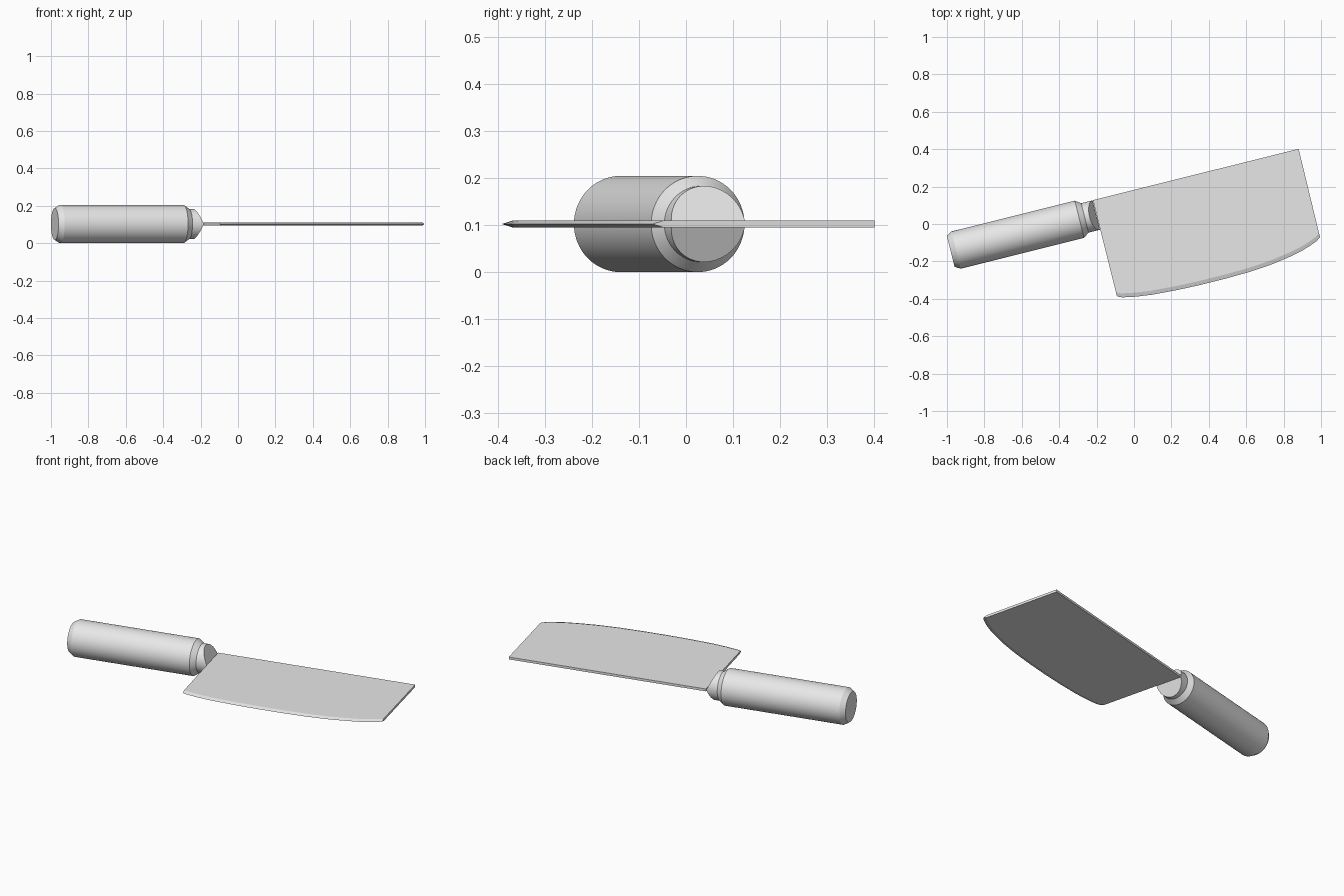
import bpy, bmesh, math
from mathutils import Vector

if "Cube" in bpy.data.objects:
    bpy.data.objects.remove(bpy.data.objects["Cube"], do_unlink=True)

ANGLE = math.radians(14)   # the cleaver lies turned in plan
MID_Z = 0.1025             # height of the centre plane
AXIS_Y = 0.095             # handle axis beside the local x axis

steel = bpy.data.materials.new("light grey")
steel.use_nodes = True
steel.diffuse_color = (0.8, 0.8, 0.8, 1)
steel.node_tree.nodes["Principled BSDF"].inputs["Base Color"].default_value = (0.8, 0.8, 0.8, 1)


def finish(name, bm, angle=25):
    bmesh.ops.recalc_face_normals(bm, faces=bm.faces)
    mesh = bpy.data.meshes.new(name)
    bm.to_mesh(mesh)
    bm.free()
    mesh.materials.append(steel)
    ob = bpy.data.objects.new(name, mesh)
    bpy.context.collection.objects.link(ob)
    ob.location.z = MID_Z
    ob.rotation_euler.z = ANGLE
    bpy.ops.object.select_all(action='DESELECT')
    ob.select_set(True)
    bpy.context.view_layer.objects.active = ob
    bpy.ops.object.shade_smooth_by_angle(angle=math.radians(angle))
    return ob


def skin(loops):
    """Join matching closed loops of points and cap both ends."""
    bm = bmesh.new()
    rings = [[bm.verts.new(p) for p in loop] for loop in loops]
    n = len(rings[0])
    for a, b in zip(rings, rings[1:]):
        for i in range(n):
            j = (i + 1) % n
            bm.faces.new((a[i], a[j], b[j], b[i]))
    bm.faces.new(rings[0])
    bm.faces.new(rings[-1])
    return bm


def lathe(profile, sides=64):
    """Turn (x, radius) pairs about the handle axis."""
    turns = [2 * math.pi * i / sides for i in range(sides)]
    return skin([[(x, AXIS_Y + r * math.cos(t), r * math.sin(t)) for t in turns]
                 for x, r in profile])


# Handle: round bar with a chamfer at each end
finish("handle", lathe([(-0.986, 0.085), (-0.957, 0.1025), (-0.277, 0.1025), (-0.247, 0.081)]))

# Neck: short cylinder cut to a wedge that meets the blade
neck = lathe([(-0.26, 0.081), (-0.17, 0.081)])
for side in (1, -1):
    geom = neck.verts[:] + neck.edges[:] + neck.faces[:]
    cut = bmesh.ops.bisect_plane(neck, geom=geom, plane_co=(-0.184, 0, 0),
                                 plane_no=Vector((0.08, 0, 0.037 * side)).normalized(),
                                 clear_outer=True)
    edges = [e for e in cut["geom_cut"] if isinstance(e, bmesh.types.BMEdge)]
    bmesh.ops.holes_fill(neck, edges=[e for e in edges if e.is_boundary], sides=0)
finish("neck", neck)

# Blade: flat plate with a curved, ground cutting edge
SPINE_Y, HALF, GRIND = 0.177, 0.007, 0.022
curve = [(-0.182, -0.350), (-0.172, -0.360), (-0.149, -0.367), (-0.08, -0.380),
         (0.0, -0.390), (0.13, -0.398), (0.26, -0.402), (0.40, -0.402),
         (0.54, -0.398), (0.66, -0.388), (0.763, -0.372), (0.83, -0.358),
         (0.882, -0.342), (0.925, -0.325), (0.948, -0.309)]
x0, x1 = curve[0][0], curve[-1][0]
sections = []
for x, y in curve:
    t = (x - x0) / (x1 - x0)
    sx = x0 + t * (0.951 - x0)
    sections.append([(sx, SPINE_Y, HALF), (x, y + GRIND, HALF), (x, y, 0),
                     (x, y + GRIND, -HALF), (sx, SPINE_Y, -HALF)])
finish("blade", skin(sections), 15)
